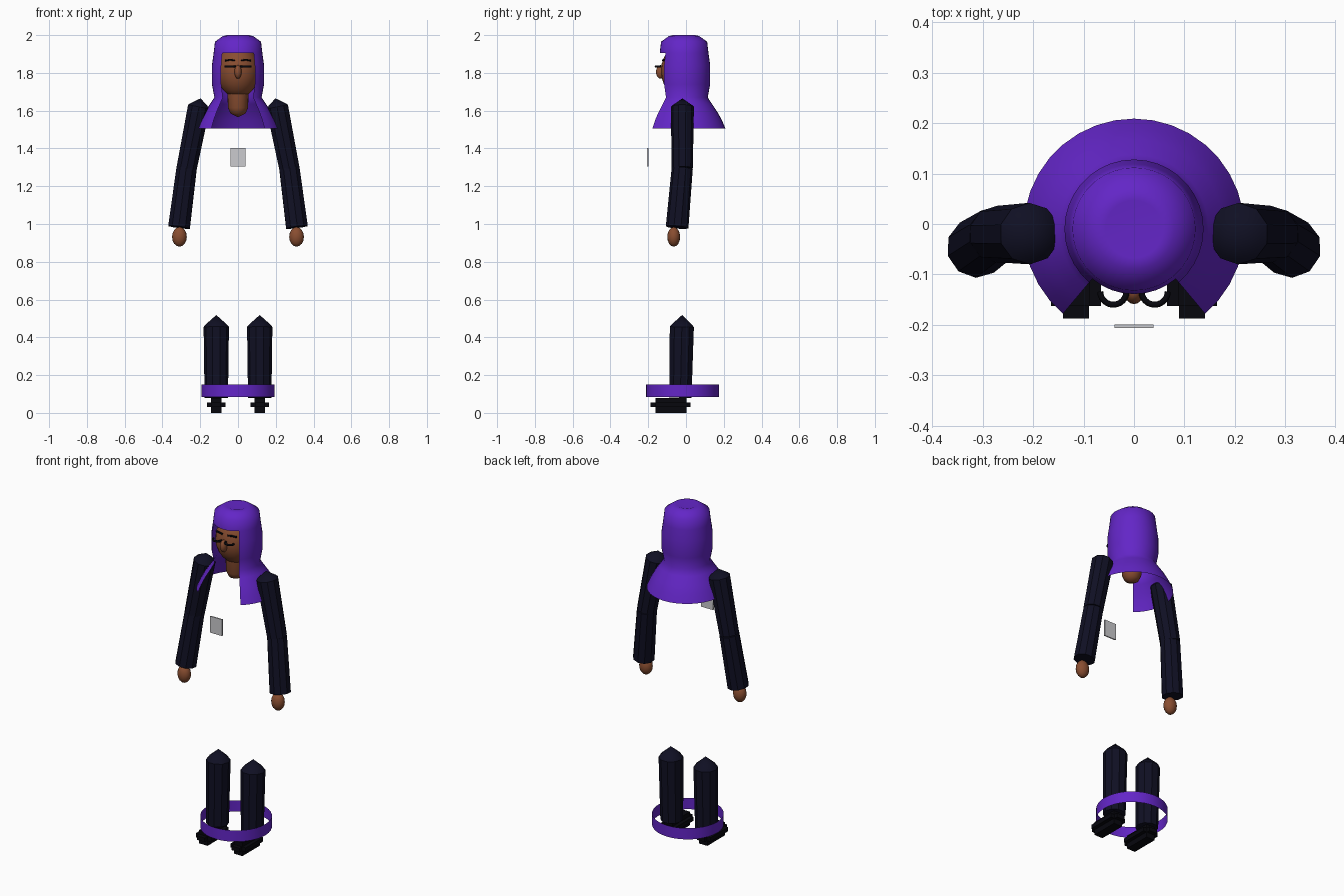
import bpy, bmesh, math
from mathutils import Vector

cube = bpy.data.objects.get("Cube")
if cube:
    bpy.data.objects.remove(cube, do_unlink=True)


def material(name, rgb):
    m = bpy.data.materials.new(name)
    m.use_nodes = True
    m.diffuse_color = (*rgb, 1)
    m.node_tree.nodes["Principled BSDF"].inputs["Base Color"].default_value = (*rgb, 1)
    return m


PURPLE = material("purple_cloth", (0.125, 0.019, 0.57))
SKIN = material("brown_skin", (0.25, 0.075, 0.03))
NAVY = material("navy_cloth", (0.005, 0.005, 0.017))
BLACK = material("black", (0.002, 0.002, 0.004))
SILVER = material("silver", (0.6, 0.6, 0.62))


def finish(name, bm, mat, smooth=None):
    me = bpy.data.meshes.new(name)
    bm.to_mesh(me)
    bm.free()
    me.materials.append(mat)
    ob = bpy.data.objects.new(name, me)
    bpy.context.collection.objects.link(ob)
    if smooth:
        bpy.ops.object.select_all(action='DESELECT')
        ob.select_set(True)
        bpy.context.view_layer.objects.active = ob
        bpy.ops.object.shade_smooth_by_angle(angle=math.radians(smooth))
    return ob


def revolve(name, profile, centre_y, mat, open_below=None, half_gap=0, segs=36, smooth=50):
    """Turn (radius, z) points about a vertical axis, leaving a front gap low down."""
    bm = bmesh.new()
    rows = []
    for r, z in profile:
        row = []
        for i in range(segs):
            a = math.tau * i / segs - math.pi / 2
            row.append(bm.verts.new((r * math.cos(a), centre_y + r * math.sin(a), z)))
        rows.append(row)
    for k in range(len(rows) - 1):
        for i in range(segs):
            from_front = min(i + 0.5, segs - i - 0.5) * 360 / segs
            if open_below and profile[k][1] <= open_below and from_front < half_gap:
                continue
            j = (i + 1) % segs
            bm.faces.new((rows[k][i], rows[k + 1][i], rows[k + 1][j], rows[k][j]))
    bmesh.ops.remove_doubles(bm, verts=bm.verts, dist=0.0001)
    return finish(name, bm, mat, smooth)


def ball(name, centre, radii, mat, segs=24):
    bm = bmesh.new()
    bmesh.ops.create_uvsphere(bm, u_segments=segs, v_segments=segs // 2, radius=1)
    bmesh.ops.scale(bm, vec=radii, verts=bm.verts)
    bmesh.ops.translate(bm, vec=centre, verts=bm.verts)
    return finish(name, bm, mat, 60)


def add_box(bm, centre, size):
    verts = bmesh.ops.create_cube(bm, size=1)["verts"]
    bmesh.ops.scale(bm, vec=size, verts=verts)
    bmesh.ops.translate(bm, vec=centre, verts=verts)


def limb(name, start, end, r1, r2, tip=0, sides=10):
    """Tapered low-poly tube with an optional pointed cap at its start."""
    start, end = Vector(start), Vector(end)
    axis = end - start
    turn = axis.to_track_quat('Z', 'Y')
    stations = [(0, r1), (axis.length, r2)]
    if tip:
        stations.insert(0, (-tip * 0.2, r1 * 0.85))
    bm = bmesh.new()
    rows = []
    for d, r in stations:
        rows.append([bm.verts.new(start + turn @ Vector((
            r * math.cos(math.tau * i / sides), r * math.sin(math.tau * i / sides), d)))
            for i in range(sides)])
    for a, b in zip(rows, rows[1:]):
        for i in range(sides):
            j = (i + 1) % sides
            bm.faces.new((a[i], a[j], b[j], b[i]))
    bm.faces.new(rows[-1])
    if tip:
        apex = bm.verts.new(start - axis.normalized() * tip)
        for i in range(sides):
            bm.faces.new((apex, rows[0][(i + 1) % sides], rows[0][i]))
    else:
        bm.faces.new(rows[0][::-1])
    bmesh.ops.recalc_face_normals(bm, faces=bm.faces)
    return finish(name, bm, NAVY, 35)


def tube(name, points, radius, mat):
    cu = bpy.data.curves.new(name, 'CURVE')
    cu.dimensions = '3D'
    cu.bevel_depth = radius
    cu.bevel_resolution = 1
    cu.use_fill_caps = True
    sp = cu.splines.new('POLY')
    sp.points.add(len(points) - 1)
    for p, co in zip(sp.points, points):
        p.co = (*co, 1)
    cu.materials.append(mat)
    ob = bpy.data.objects.new(name, cu)
    bpy.context.collection.objects.link(ob)


# Hooded scarf: dimpled crown, closed forehead, open front below it
revolve("hood", [(0, 1.98), (0.057, 2.0), (0.08, 1.995), (0.122, 1.965), (0.129, 1.905),
                 (0.138, 1.84), (0.138, 1.74), (0.125, 1.67), (0.148, 1.635),
                 (0.178, 1.59), (0.2, 1.55), (0.219, 1.505)],
        -0.01, PURPLE, open_below=1.91, half_gap=40)

# Head, neck and nose
ball("head", (0, -0.015, 1.81), (0.112, 0.118, 0.142), SKIN)
revolve("neck", [(0.058, 1.73), (0.053, 1.615), (0.04, 1.585), (0, 1.565)], -0.02, SKIN, segs=20)
ball("nose", (0, -0.135, 1.805), (0.019, 0.024, 0.036), SKIN, 16)

# Hem band around the ankles
revolve("hem_band", [(0.194, 0.15), (0.194, 0.083)], -0.018, PURPLE)

# Chest badge
bm = bmesh.new()
add_box(bm, (0, -0.203, 1.353), (0.078, 0.007, 0.098))
finish("badge", bm, SILVER)

for side, s in (("left", 1), ("right", -1)):
    # Curved lashes and brows
    lash = []
    for i in range(13):
        a = math.pi + math.pi * i / 12
        lash.append((s * 0.041 + 0.026 * math.cos(a), -0.134 + 0.026 * math.sin(a), 1.833))
    tube(side + "_eyelash", lash, 0.006, BLACK)
    tube(side + "_brow", [(s * 0.017, -0.122, 1.866), (s * 0.042, -0.12, 1.87),
                          (s * 0.068, -0.108, 1.865)], 0.005, BLACK)

    # Arm and hand
    shoulder, elbow, wrist = (s * 0.207, -0.019, 1.62), (s * 0.272, -0.02, 1.295), (s * 0.312, -0.047, 0.983)
    limb(side + "_upper_arm", shoulder, elbow, 0.061, 0.056, tip=0.046)
    limb(side + "_forearm", elbow, wrist, 0.056, 0.06)
    ball(side + "_hand", (s * 0.31, -0.065, 0.932), (0.039, 0.034, 0.052), SKIN, 16)

    # Leg
    limb(side + "_leg", (s * 0.115, -0.022, 0.455), (s * 0.115, -0.03, 0.08), 0.067, 0.062, tip=0.063)

    # Shoe: three crossed blocks
    bm = bmesh.new()
    add_box(bm, (s * 0.115, -0.08, 0.04), (0.056, 0.165, 0.08))
    add_box(bm, (s * 0.115, -0.08, 0.043), (0.1, 0.165, 0.024))
    add_box(bm, (s * 0.115, -0.081, 0.043), (0.052, 0.212, 0.024))
    finish(side + "_shoe", bm, BLACK)
